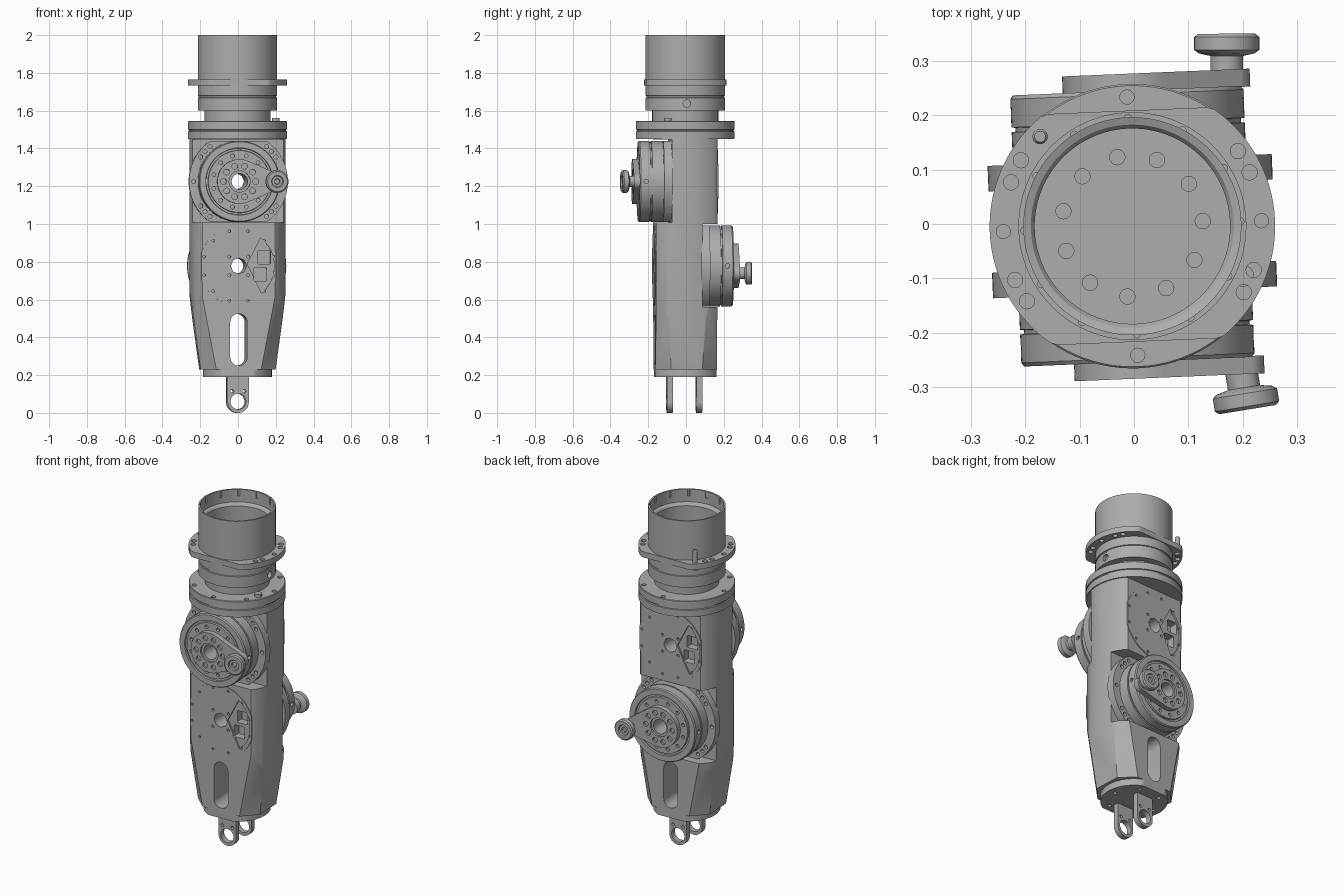
import bpy, bmesh
from math import sin, cos, pi, acos, radians
from mathutils import Vector, Matrix

if "Cube" in bpy.data.objects:
    bpy.data.objects.remove(bpy.data.objects["Cube"])

grey = bpy.data.materials.new("machined grey")
grey.use_nodes = True
grey.diffuse_color = (0.42, 0.42, 0.42, 1)
grey.node_tree.nodes["Principled BSDF"].inputs["Base Color"].default_value = grey.diffuse_color
parts = []
UP = (0, 0, 1)


def turn(bm, prof, loc=(0, 0, 0), axis=UP, n=64, phase=0):
    """Revolve (radius, height) pairs around an axis, capping both ends."""
    rot = Vector(UP).rotation_difference(Vector(axis).normalized()).to_matrix()
    rings = []
    for r, h in prof:
        ring = [(r * cos(2 * pi * i / n + phase), r * sin(2 * pi * i / n + phase), h) for i in range(n)]
        rings.append([bm.verts.new(rot @ Vector(p) + Vector(loc)) for p in ring])
    skin(bm, rings)


def skin(bm, rings):
    n = len(rings[0])
    faces = [bm.faces.new(rings[0]), bm.faces.new(rings[-1])]
    for a, b in zip(rings, rings[1:]):
        faces += [bm.faces.new((a[i], a[(i + 1) % n], b[(i + 1) % n], b[i])) for i in range(n)]
    bmesh.ops.recalc_face_normals(bm, faces=faces)


def slab(bm, pts, a, b, along="y", off=(0, 0)):
    """Extrude a flat outline from a to b along y (outline in x, z) or z (outline in x, y)."""
    def place(u, v, d):
        u, v = u + off[0], v + off[1]
        return (u, d, v) if along == "y" else (u, v, d)
    skin(bm, [[bm.verts.new(place(u, v, d)) for u, v in pts] for d in (a, b)])


def rod(bm, r, a, b, u, v, along="y", n=24):
    slab(bm, circle(r, n), a, b, along, (u, v))


def circle(r, n=96, vlim=9, ulim=9):
    def clip(x, m):
        return max(-m, min(m, x))
    return [(clip(r * cos(2 * pi * i / n), ulim), clip(r * sin(2 * pi * i / n), vlim)) for i in range(n)]


def arc(r, a, b, n=24, u=0, v=0):
    return [(u + r * cos(a + (b - a) * i / n), v + r * sin(a + (b - a) * i / n)) for i in range(n + 1)]


def rect(u0, u1, v0, v1):
    return [(u0, v0), (u1, v0), (u1, v1), (u0, v1)]


def capsule(r, v0, v1):
    return arc(r, pi, 2 * pi, v=v0) + arc(r, 0, pi, v=v1)


def around(r, count, start=0):
    return [(r * cos(start + 2 * pi * i / count), r * sin(start + 2 * pi * i / count)) for i in range(count)]


def make(name, bm):
    me = bpy.data.meshes.new(name)
    bm.to_mesh(me)
    bm.free()
    ob = bpy.data.objects.new(name, me)
    bpy.context.collection.objects.link(ob)
    me.materials.append(grey)
    parts.append(ob)
    return ob


def carve(ob, bm, op="DIFFERENCE"):
    """Apply a boolean with a temporary cutter."""
    cutter = make("cutter", bm)
    parts.remove(cutter)
    cutter.hide_render = True
    mod = ob.modifiers.new("carve", "BOOLEAN")
    mod.operation, mod.object, mod.solver, mod.use_self = op, cutter, "EXACT", True
    bpy.context.view_layer.update()
    me = bpy.data.meshes.new_from_object(ob.evaluated_get(bpy.context.evaluated_depsgraph_get()))
    ob.modifiers.clear()
    ob.data = me
    bpy.data.objects.remove(cutter)


FLAT = 0.1625
HIGH, LOW = 1.225, 0.778

# Body: round column with flat front and back, tapering in facets at the bottom
bm = bmesh.new()
slab(bm, circle(0.255, vlim=FLAT), 0.23, 1.455, "z")
body = make("body", bm)
bm = bmesh.new()
k = 1 / cos(pi / 8)
turn(bm, [(0.195 * k, 0.2), (0.26 * k, 0.68), (0.4 * k, 0.7), (0.4 * k, 1.6)], n=8, phase=pi / 8)
carve(body, bm, "INTERSECT")
bm = bmesh.new()
slab(bm, rect(-0.4, 0.4, 1.007, 1.447), -0.4, -0.08)
slab(bm, rect(-0.4, 0.4, 0.56, 1.0), 0.08, 0.4)
slab(bm, capsule(0.045, 0.295, 0.48), -0.4, 0.4)
for z in (HIGH, LOW):
    rod(bm, 0.042, -0.4, 0.4, 0, z, n=32)
carve(body, bm)


def cover_cuts(s, z):
    """Bolt holes, bore, fan-shaped recess and its two windows."""
    bm = bmesh.new()
    m = -s
    for u, v in around(0.19, 12, pi / 12):
        rod(bm, 0.007, s * 0.15, s * 0.2, u, z + v, n=12)
    for u, v in around(0.07, 4, pi / 4):
        rod(bm, 0.008, s * 0.15, s * 0.2, u, z + v, n=12)
    rod(bm, 0.042, s * 0.1, s * 0.2, 0, z, n=8)
    fan = [(0.045, 0.01)] + arc(0.188, radians(-50), radians(52))
    slab(bm, [(m * u, v) for u, v in fan], s * 0.157, s * 0.2, off=(0, z))
    for cu, cv in ((0.135, 0.045), (0.115, -0.045)):
        win = [(m * (cu + 0.042 * max(-0.8, min(0.8, u))), cv + 0.042 * max(-0.85, min(0.85, v)))
               for u, v in circle(1.1, 32)]
        slab(bm, win, s * 0.11, s * 0.2, off=(0, z))
    return bm


def joint(side, s, z, angle, lean):
    """Round drive with bolt flange, drum, crank and knob."""
    bm = bmesh.new()
    slab(bm, circle(0.262, vlim=0.215), s * 0.075, s * 0.122, off=(0, z))
    flange = make(side + "_joint_flange", bm)
    bm = bmesh.new()
    for deg in (0, 33, 42, 51):
        for a in {radians(deg), radians(-deg)}:
            for m in (1, -1):
                rod(bm, 0.011, s * 0.1, s * 0.2, m * 0.238 * cos(a), z + 0.238 * sin(a), n=16)
    rod(bm, 0.042, -0.4, 0.4, 0, z, n=32)
    carve(flange, bm)

    bm = bmesh.new()
    turn(bm, [(0.215, 0.08), (0.215, 0.182), (0.208, 0.183), (0.208, 0.19), (0.215, 0.191), (0.215, 0.243),
              (0.21, 0.25), (0.178, 0.25), (0.176, 0.24), (0.166, 0.24), (0.164, 0.25), (0.12, 0.25)],
         (0, 0, z), (0, s, 0), 96)
    drum = make(side + "_joint_drum", bm)
    bm = bmesh.new()
    rod(bm, 0.042, -0.4, 0.4, 0, z, n=32)
    for u, v in around(0.14, 12, pi / 12):
        rod(bm, 0.01, s * 0.235, s * 0.3, u, z + v, n=16)
    for m in (1, -1):
        turn(bm, [(0.012, 0.2), (0.012, 0.25)], (0, s * 0.215, z), (m, 0, 0), 16)
    carve(drum, bm)

    # Crank outline: two circles joined by tangents
    reach, big, small = 0.19, 0.118, 0.042
    t = acos((big - small) / reach)
    pts = arc(big, t, 2 * pi - t, 48) + arc(small, -t, t, u=reach)
    turned = [(u * cos(angle) - v * sin(angle), u * sin(angle) + v * cos(angle)) for u, v in pts]
    bm = bmesh.new()
    slab(bm, turned, s * 0.248, s * 0.281, off=(0, z))
    crank = make(side + "_crank", bm)
    bm = bmesh.new()
    rod(bm, 0.042, -0.4, 0.4, 0, z, n=32)
    rod(bm, 0.056, s * 0.27, s * 0.4, 0, z, n=32)
    for u, v in around(0.085, 10):
        rod(bm, 0.015, s * 0.268, s * 0.4, u, z + v, n=20)
    carve(crank, bm)

    bm = bmesh.new()
    turn(bm, [(0.03, -0.01), (0.03, 0.025), (0.052, 0.03), (0.06, 0.036), (0.06, 0.06), (0.053, 0.066),
              (0.032, 0.066), (0.028, 0.059), (0.015, 0.059), (0.013, 0.05)],
         (reach * cos(angle), s * 0.281, z + reach * sin(angle)), (lean, s, 0), 48)
    make(side + "_knob", bm)


joint("front", -1, HIGH, 0, 0.12)
joint("back", 1, LOW, radians(-12), 0.04)

# Round covers opposite each drive
for side, s, z in (("front", -1, LOW), ("back", 1, HIGH)):
    bm = bmesh.new()
    slab(bm, circle(0.21, ulim=0.198), s * 0.16, s * 0.167, off=(0, z))
    carve(make(side + "_cover", bm), cover_cuts(s, z))
    carve(body, cover_cuts(s, z))

# Shoulder flange on top of the body
bm = bmesh.new()
turn(bm, [(0.262, 1.45), (0.262, 1.49), (0.256, 1.492), (0.256, 1.498), (0.262, 1.5), (0.262, 1.542),
          (0.259, 1.545)], n=96)
shoulder = make("shoulder_flange", bm)
bm = bmesh.new()
bolt_ring = [p for i, p in enumerate(around(0.238, 8)) if i != 3]
for u, v in bolt_ring:
    rod(bm, 0.013, 1.52, 1.6, u, v, "z")
carve(shoulder, bm)
bm = bmesh.new()
rod(bm, 0.02, 1.54, 1.562, 0.2, -0.1, "z")
make("shoulder_screw", bm)

# Open collar above the neck
bm = bmesh.new()
turn(bm, [(0.175, 1.54), (0.175, 1.6), (0.21, 1.602), (0.21, 1.668), (0.205, 1.67), (0.205, 1.678), (0.21, 1.68),
          (0.21, 2.0), (0.2, 2.0), (0.2, 1.925), (0.187, 1.92), (0.18, 1.91), (0.18, 1.7)], n=96)
collar = make("collar", bm)
bm = bmesh.new()
for u, v in around(0.199, 12):
    rod(bm, 0.007, 1.96, 2.1, u, v, "z", 12)
for u, v in around(0.13, 11, 0.03):
    rod(bm, 0.014, 1.69, 1.75, u, v, "z")
turn(bm, [(0.02, 0.19), (0.02, 0.25)], (0, 0, 1.637), (1, 0, 0), 24)
carve(collar, bm)

# Two-eared ring round the collar, with its locating pin
bm = bmesh.new()
slab(bm, circle(0.263, vlim=0.213), 1.732, 1.766, "z")
ears = make("collar_ears", bm)
bm = bmesh.new()
rod(bm, 0.207, 1.6, 1.9, 0, 0, "z", 96)
for m in (1, -1):
    rod(bm, 0.013, 1.7, 1.8, m * 0.238, 0, "z")
    for u, v in ((0.22, 0.09), (0.2, 0.13)):
        for w in (1, -1):
            rod(bm, 0.014, 1.7, 1.8, m * u, w * v, "z")
carve(ears, bm)
bm = bmesh.new()
turn(bm, [(0.014, 1.72), (0.014, 1.83), (0.01, 1.836)], (-0.163, 0.172, 0), n=24)
make("locating_pin", bm)

# Base plate with bolt holes underneath
bm = bmesh.new()
slab(bm, circle(0.182, vlim=FLAT), 0.19, 0.235, "z")
base = make("base_plate", bm)
bm = bmesh.new()
for u, v in around(0.14, 6):
    rod(bm, 0.011, 0.1, 0.205, u, v, "z", 16)
carve(base, bm)

# Hanging lugs
for side, y in (("front", -0.083), ("back", 0.073)):
    bm = bmesh.new()
    slab(bm, arc(0.056, pi, 2 * pi, 32, v=0.056) + [(0.056, 0.2), (-0.056, 0.2)], y - 0.016, y + 0.016)
    lug = make(side + "_lug", bm)
    bm = bmesh.new()
    rod(bm, 0.041, -0.4, 0.4, 0, 0.06, n=40)
    for m in (1, -1):
        rod(bm, 0.009, -0.4, 0.4, m * 0.032, 0.115, n=16)
    carve(lug, bm)

# The whole unit stands turned a little about its axis
stance = Matrix.Translation((-0.003, -0.004, 0)) @ Matrix.Rotation(radians(2.4), 4, "Z")
for ob in bpy.context.view_layer.objects:
    ob.select_set(False)
for ob in parts:
    ob.data.transform(stance)
    ob.select_set(True)
bpy.context.view_layer.objects.active = body
bpy.ops.object.shade_smooth_by_angle(angle=radians(30))
